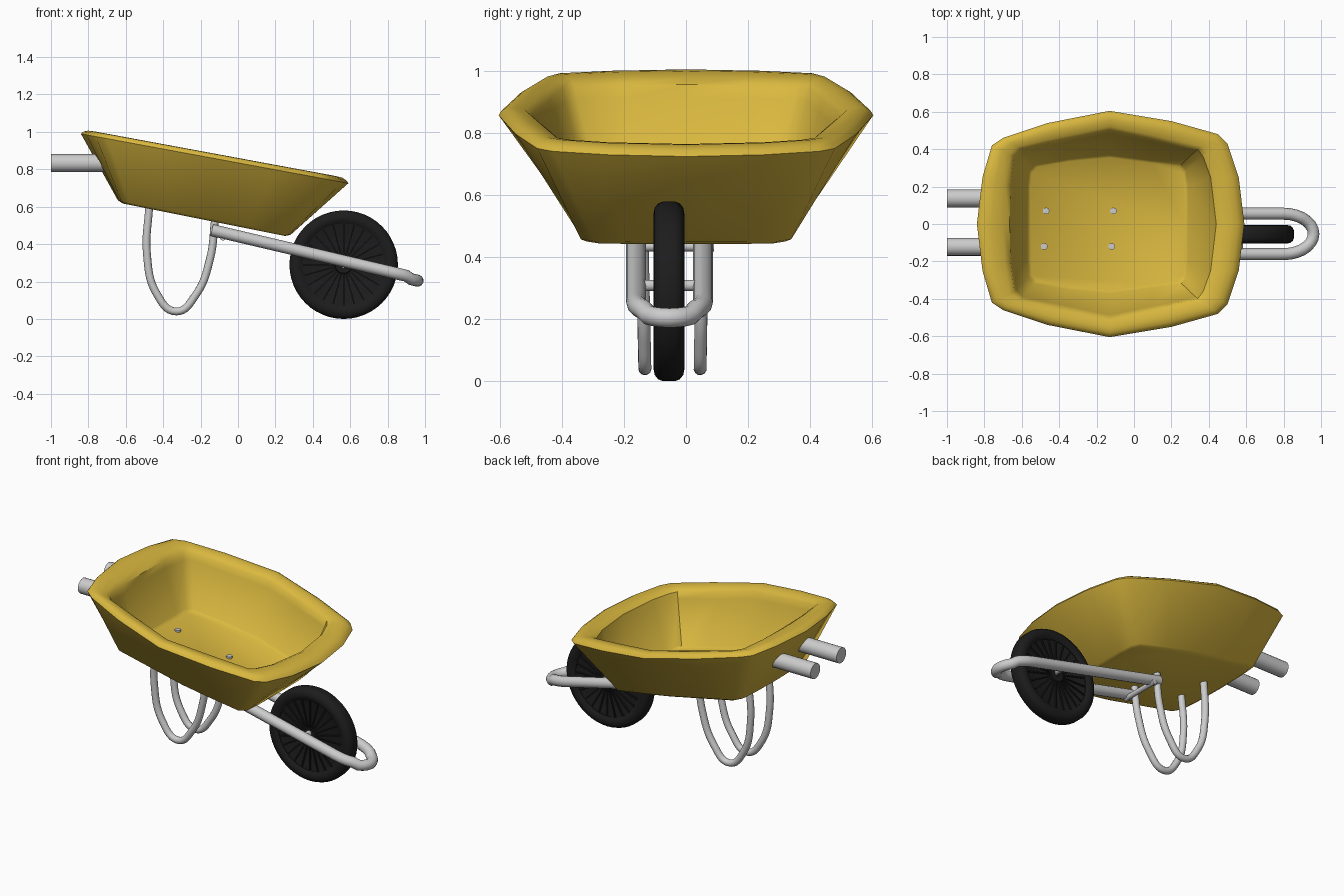
import bpy, bmesh, math
from mathutils import Vector, Matrix

if "Cube" in bpy.data.objects:
    bpy.data.objects.remove(bpy.data.objects["Cube"])

def material(name, rgb):
    m = bpy.data.materials.new(name)
    m.diffuse_color = (*rgb, 1)
    m.use_nodes = True
    m.node_tree.nodes["Principled BSDF"].inputs["Base Color"].default_value = m.diffuse_color
    return m

YELLOW = material("yellow_paint", (0.70, 0.48, 0.05))
BLACK = material("black_rubber", (0.012, 0.012, 0.012))

def finish(name, bm, mat=None, angle=35):
    bmesh.ops.recalc_face_normals(bm, faces=bm.faces)
    me = bpy.data.meshes.new(name)
    bm.to_mesh(me)
    bm.free()
    ob = bpy.data.objects.new(name, me)
    bpy.context.collection.objects.link(ob)
    if mat:
        me.materials.append(mat)
    smooth(ob, angle)
    return ob

def smooth(ob, angle):
    bpy.ops.object.select_all(action='DESELECT')
    ob.select_set(True)
    bpy.context.view_layer.objects.active = ob
    bpy.ops.object.shade_smooth_by_angle(angle=math.radians(angle))

def skin(bm, rings, closed=False):
    loops = [[bm.verts.new(p) for p in r] for r in rings]
    n = len(loops[0])
    pairs = list(zip(loops, loops[1:]))
    if closed:
        pairs.append((loops[-1], loops[0]))
    for a, b in pairs:
        for i in range(n):
            j = (i + 1) % n
            bm.faces.new((a[i], a[j], b[j], b[i]))
    return loops

def rod(name, a, b, r, sides=20, mat=None):
    a, b = Vector(a), Vector(b)
    bm = bmesh.new()
    rot = (b - a).to_track_quat('Z', 'Y').to_matrix().to_4x4()
    bmesh.ops.create_cone(bm, cap_ends=True, segments=sides, radius1=r, radius2=r,
                          depth=(b - a).length, matrix=Matrix.Translation((a + b) / 2) @ rot)
    return finish(name, bm, mat)

def tube(name, pts, r, spline='POLY'):
    cu = bpy.data.curves.new(name, 'CURVE')
    cu.dimensions = '3D'
    cu.bevel_depth, cu.bevel_resolution, cu.use_fill_caps = r, 4, True
    cu.resolution_u = 8
    s = cu.splines.new(spline)
    if spline == 'BEZIER':
        s.bezier_points.add(len(pts) - 1)
        for bp, p in zip(s.bezier_points, pts):
            bp.co = p
            bp.handle_left_type = bp.handle_right_type = 'AUTO'
    else:
        s.points.add(len(pts) - 1)
        for sp, p in zip(s.points, pts):
            sp.co = (*p, 1)
    ob = bpy.data.objects.new(name, cu)
    bpy.context.collection.objects.link(ob)
    bpy.ops.object.select_all(action='DESELECT')
    ob.select_set(True)
    bpy.context.view_layer.objects.active = ob
    bpy.ops.object.convert(target='MESH')
    smooth(bpy.context.object, 40)

# Tub: four half outlines, mirrored and lofted into a rounded shell
def outline(half, z):
    full = half + [(x, -y) for x, y in half[-2:0:-1]]
    return [Vector((x, y, z(x))) for x, y in full]

def blend(a, b, t, dz=0):
    return [p.lerp(q, t) + Vector((0, 0, dz)) for p, q in zip(a, b)]

def inset(ring, f):
    c = sum(ring, Vector()) / len(ring)
    return [c.lerp(p, f) for p in ring]

def rim_z(x): return 0.99 - 0.185 * (x + 0.84)
def base_z(x): return 0.44 + 0.2 * (0.27 - x)

base = outline([(.27, 0), (.27, .2), (.265, .29), (.23, .335), (.05, .35), (-.13, .36),
                (-.35, .355), (-.58, .35), (-.62, .31), (-.63, .2), (-.635, 0)], base_z)
rim = outline([(.59, 0), (.56, .25), (.50, .43), (.45, .48), (.2, .55), (-.13, .605),
               (-.46, .54), (-.70, .46), (-.76, .42), (-.81, .25), (-.84, 0)], rim_z)
lip = outline([(.44, 0), (.41, .25), (.37, .36), (.34, .40), (.1, .45), (-.13, .50),
               (-.4, .44), (-.6, .40), (-.64, .36), (-.66, .2), (-.665, 0)], rim_z)
floor = outline([(.285, 0), (.285, .2), (.275, .28), (.25, .315), (.1, .335), (-.13, .365),
                 (-.35, .345), (-.53, .315), (-.56, .28), (-.565, .2), (-.565, 0)],
                lambda x: base_z(x) + .028)
bm = bmesh.new()
loops = skin(bm, [inset(base, .96), blend(base, rim, .035), blend(base, rim, .96), rim,
                  blend(rim, lip, .08, .014), blend(rim, lip, .22, .024),
                  blend(rim, lip, .45, .026), blend(rim, lip, .8, .018), lip,
                  blend(lip, floor, .1, -.01), blend(lip, floor, .96), inset(floor, .97)])
bm.faces.new(loops[0])
bm.faces.new(loops[-1])
finish("tub", bm, YELLOW, 40)

# Bolts through the tub floor
for i, (x, y) in enumerate([(-.47, .07), (-.11, .07), (-.48, -.12), (-.12, -.12)]):
    z = base_z(x) + .028
    rod(f"floor_bolt_{i + 1}", (x, y, z - .02), (x, y, z + .01), .018, 12)

# Handles
for side, y in (("left", .137), ("right", -.122)):
    rod(f"{side}_handle", (-1, y, .833), (-.69, y, .833), .048)

# Wheel frame: one bar bent round the front of the wheel
CY, HALF = -.053, .108
def bar_z(x): return .475 - .235 * (x + .14) - (.012 if x > .9 else 0)

left = [(-.14, CY + HALF), (.4, CY + HALF), (.75, CY + HALF)]
arc = [(.80 + .16 * math.sin(t), CY + HALF * math.cos(t))
       for t in (math.pi * i / 14 for i in range(15))]
right = [(x, 2 * CY - y) for x, y in reversed(left)]
tube("wheel_frame", [(x, y, bar_z(x)) for x, y in left + arc + right], .032)
rod("frame_crossbar", (-.08, -.17, .435), (-.08, .09, .435), .016, 12)

# U-shaped legs
for side, top, bottom in (("left", .055, .045), ("right", -.145, -.132)):
    path = [(-.475, .60), (-.487, .35), (-.435, .135), (-.33, .04),
            (-.225, .13), (-.15, .32), (-.122, .54)]
    tube(f"{side}_leg", [(x, bottom + (top - bottom) * z / .6, z) for x, z in path],
         .021, 'BEZIER')

# Wheel: turned tyre, ribbed disc on both faces, axle
WX, WY, WZ, R = .565, -.055, .29, .29
def turn(profile, steps=48):
    return [[(WX + r * math.cos(a), WY + y, WZ + r * math.sin(a)) for r, y in profile]
            for a in (2 * math.pi * i / steps for i in range(steps))]

half = [(R, .02), (R - .006, .035), (R - .02, .046), (R - .04, .05), (.235, .046), (.22, .036)]
bm = bmesh.new()
skin(bm, turn(half + [(r, -y) for r, y in reversed(half)]), closed=True)
finish("tyre", bm, BLACK)

bm = bmesh.new()
disc = [(.015, .042), (.045, .042), (.05, .03), (.215, .03), (.225, .034)]
skin(bm, turn(disc + [(r, -y) for r, y in reversed(disc)]), closed=True)
finish("wheel_disc", bm, BLACK)

bm = bmesh.new()
for i in range(24):
    m = (Matrix.Translation((WX, WY, WZ)) @ Matrix.Rotation(2 * math.pi * i / 24, 4, 'Y')
         @ Matrix.Translation((.132, 0, 0)) @ Matrix.Diagonal((.175, .078, .007, 1)))
    bmesh.ops.create_cube(bm, size=1, matrix=m)
finish("wheel_ribs", bm, BLACK)
rod("axle", (WX, CY - HALF, bar_z(WX)), (WX, CY + HALF, bar_z(WX)), .018, 14)
